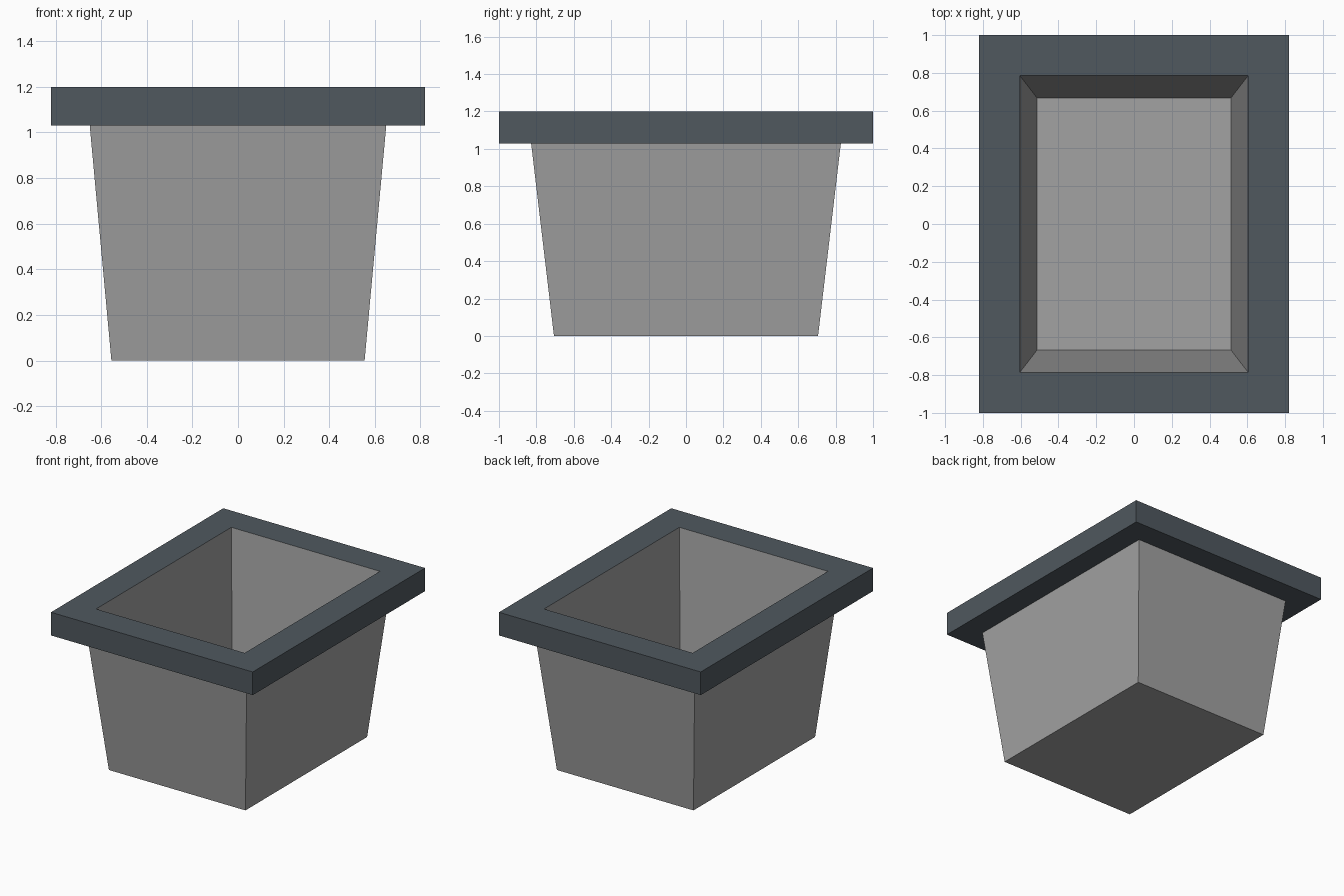
import bpy, bmesh

if "Cube" in bpy.data.objects:
    bpy.data.objects.remove(bpy.data.objects["Cube"])


def make_material(name, rgb):
    mat = bpy.data.materials.new(name)
    mat.diffuse_color = (*rgb, 1.0)
    mat.use_nodes = True
    mat.node_tree.nodes["Principled BSDF"].inputs["Base Color"].default_value = mat.diffuse_color
    return mat


def ring(bm, hx, hy, z):
    """Rectangular loop of four vertices."""
    return [bm.verts.new((sx * hx, sy * hy, z))
            for sx, sy in ((-1, -1), (1, -1), (1, 1), (-1, 1))]


GREY, SLATE = 0, 1

# Profile from the outer base, around the rim and down to the inner floor:
# half width, half depth, height, colour of the band leading to this loop
PROFILE = [
    (0.555, 0.706, 0.00, GREY),
    (0.65, 0.828, 1.03, GREY),    # tapered outer wall
    (0.82, 1.00, 1.03, SLATE),    # rim underside
    (0.82, 1.00, 1.20, SLATE),    # rim outer edge
    (0.604, 0.785, 1.20, SLATE),  # rim top
    (0.513, 0.667, 0.17, GREY),   # tapered inner wall
]

bm = bmesh.new()
loops = [ring(bm, hx, hy, z) for hx, hy, z, _ in PROFILE]
for lower, upper, (_, _, _, colour) in zip(loops, loops[1:], PROFILE[1:]):
    for i in range(4):
        j = (i + 1) % 4
        face = bm.faces.new((lower[i], lower[j], upper[j], upper[i]))
        face.material_index = colour

# Underside and inner floor
bm.faces.new(loops[0][::-1])
bm.faces.new(loops[-1])
bmesh.ops.recalc_face_normals(bm, faces=bm.faces[:])

mesh = bpy.data.meshes.new("rimmed_planter")
bm.to_mesh(mesh)
bm.free()
mesh.materials.append(make_material("pot grey", (0.36, 0.36, 0.36)))
mesh.materials.append(make_material("rim slate", (0.08, 0.098, 0.114)))
planter = bpy.data.objects.new("rimmed_planter", mesh)
bpy.context.collection.objects.link(planter)
